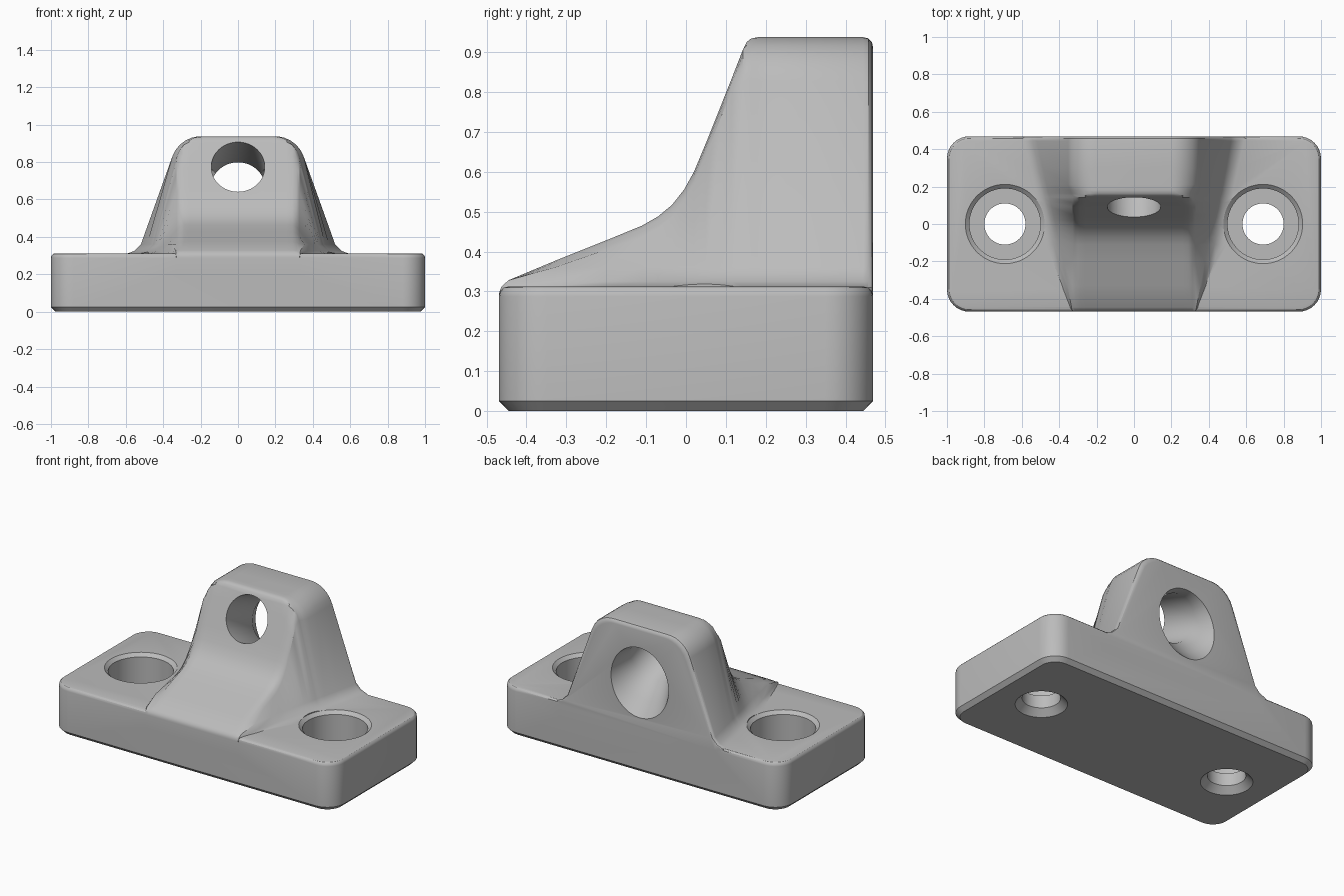
import bpy, bmesh, math
from mathutils import Matrix

cube = bpy.data.objects.get("Cube")
if cube:
    bpy.data.objects.remove(cube, do_unlink=True)

DEPTH, DECK, TOP = 0.469, 0.3125, 0.9375

grey = bpy.data.materials.new("plain grey")
grey.use_nodes = True
grey.diffuse_color = (0.5, 0.5, 0.5, 1)
grey.node_tree.nodes["Principled BSDF"].inputs["Base Color"].default_value = (0.5, 0.5, 0.5, 1)


def loft(name, rings):
    """Skin a list of equal-length closed rings and cap both ends."""
    bm = bmesh.new()
    loops = [[bm.verts.new(p) for p in ring] for ring in rings]
    n = len(loops[0])
    for a, b in zip(loops, loops[1:]):
        for i in range(n):
            j = (i + 1) % n
            bm.faces.new((a[i], a[j], b[j], b[i]))
    bm.faces.new(loops[0])
    bm.faces.new(loops[-1])
    bmesh.ops.remove_doubles(bm, verts=bm.verts, dist=0.0002)
    bmesh.ops.recalc_face_normals(bm, faces=bm.faces)
    mesh = bpy.data.meshes.new(name)
    bm.to_mesh(mesh)
    bm.free()
    mesh.materials.append(grey)
    ob = bpy.data.objects.new(name, mesh)
    bpy.context.collection.objects.link(ob)
    return ob


def lathe(name, profile, matrix, sides=64):
    """Turn (radius, height) pairs around the local z axis."""
    turn = [math.tau * i / sides for i in range(sides)]
    ob = loft(name, [[(r * math.cos(t), r * math.sin(t), z) for t in turn]
                     for r, z in profile])
    ob.data.transform(matrix)
    ob.hide_render = True
    return ob


def rounded_rect(inset, z, radius=0.12, steps=8):
    r = radius - inset
    ring = []
    for k, (sx, sy) in enumerate(((1, 1), (-1, 1), (-1, -1), (1, -1))):
        for s in range(steps + 1):
            a = math.pi / 2 * (k + s / steps)
            ring.append((sx * (1 - radius) + r * math.cos(a),
                         sy * (DEPTH - radius) + r * math.sin(a), z))
    return ring


def clamp(v):
    return max(0.0, min(1.0, v))


def lug_section(y, h, inset=0.0):
    """Flared cross-section of the lug at depth y, cut off at height h."""
    k = clamp((h - DECK) / 0.15)
    w = 0.33 + 0.21 * (y + DEPTH) / (2 * DEPTH)
    half = [(w + 0.06 * k, 0.2), (w + 0.06 * k, 0.31),
            (w + 0.02 * k, 0.325), (w - 0.015 * k, 0.36)]
    half = [(x - inset, min(z, h)) for x, z in half]
    narrow = 0.93 + 0.07 * clamp((y - 0.15) / 0.06)
    drops = (0.03, 0.009, 0, 0, 0, 0, 0)
    for deg, drop in zip((18, 32, 46, 60, 72, 82, 90), drops):
        a = math.radians(deg)
        x = 0.2 + 0.16 * math.cos(a)
        z = TOP - 0.16 + 0.16 * math.sin(a) - inset
        half.append((x * narrow - inset, min(z, h - drop * k)))
    return ([(x, y, z) for x, z in half] +
            [(-x, y, z) for x, z in reversed(half)])


# Base plate: chamfered underneath, rounded on top
bracket = loft("bracket_body", [
    rounded_rect(0.025, 0), rounded_rect(0, 0.025),
    rounded_rect(0, DECK - 0.025), rounded_rect(0.003, DECK - 0.012),
    rounded_rect(0.012, DECK - 0.003), rounded_rect(0.025, DECK)])

# Lug: front ramp sweeping up into the tall upright
ramp = [(-DEPTH, 0.295), (-0.463, 0.312), (-0.445, 0.328), (-0.33, 0.376),
        (-0.2, 0.428), (-0.11, 0.465), (-0.07, 0.488), (-0.035, 0.517),
        (-0.005, 0.555), (0.02, 0.6), (0.05, 0.672), (0.09, 0.772),
        (0.115, 0.835), (0.143, 0.907), (0.152, 0.925), (0.163, 0.934),
        (0.18, TOP), (0.21, TOP), (0.3, TOP), (0.444, TOP)]
sections = [lug_section(y, h) for y, h in ramp]
for y, inset in ((0.457, 0.003), (0.466, 0.012), (DEPTH, 0.025)):
    sections.append(lug_section(y, TOP - inset, inset))
lug = loft("lug", sections)

# Counterbored screw holes, one each side
cutters = []
for side in (-1, 1):
    cutters.append(lathe("screw_hole", [
        (0.17, -0.02), (0.11, 0.04), (0.11, 0.12), (0.19, 0.12),
        (0.19, DECK - 0.02), (0.212, DECK), (0.212, 0.37)],
        Matrix.Translation((side * 0.69, 0, 0))))

# Tilted bore, square to the sloping front face and flared at the back
tilt = Matrix.Rotation(math.radians(-90 - 22), 4, 'X')
cutters.append(lathe("pivot_bore", [
    (0.143, -0.3), (0.143, 0.285), (0.2, 0.405), (0.295, 0.605)],
    Matrix.Translation((0, 0.093, 0.773)) @ tilt))

# Join and cut
bpy.ops.object.select_all(action='DESELECT')
bpy.context.view_layer.objects.active = bracket
bracket.select_set(True)
for ob, op in [(lug, 'UNION')] + [(c, 'DIFFERENCE') for c in cutters]:
    mod = bracket.modifiers.new(op.lower(), 'BOOLEAN')
    mod.object, mod.operation, mod.solver = ob, op, 'EXACT'
    bpy.ops.object.modifier_apply(modifier=mod.name)
    bpy.data.objects.remove(ob, do_unlink=True)
bpy.ops.object.shade_smooth_by_angle(angle=math.radians(32))
